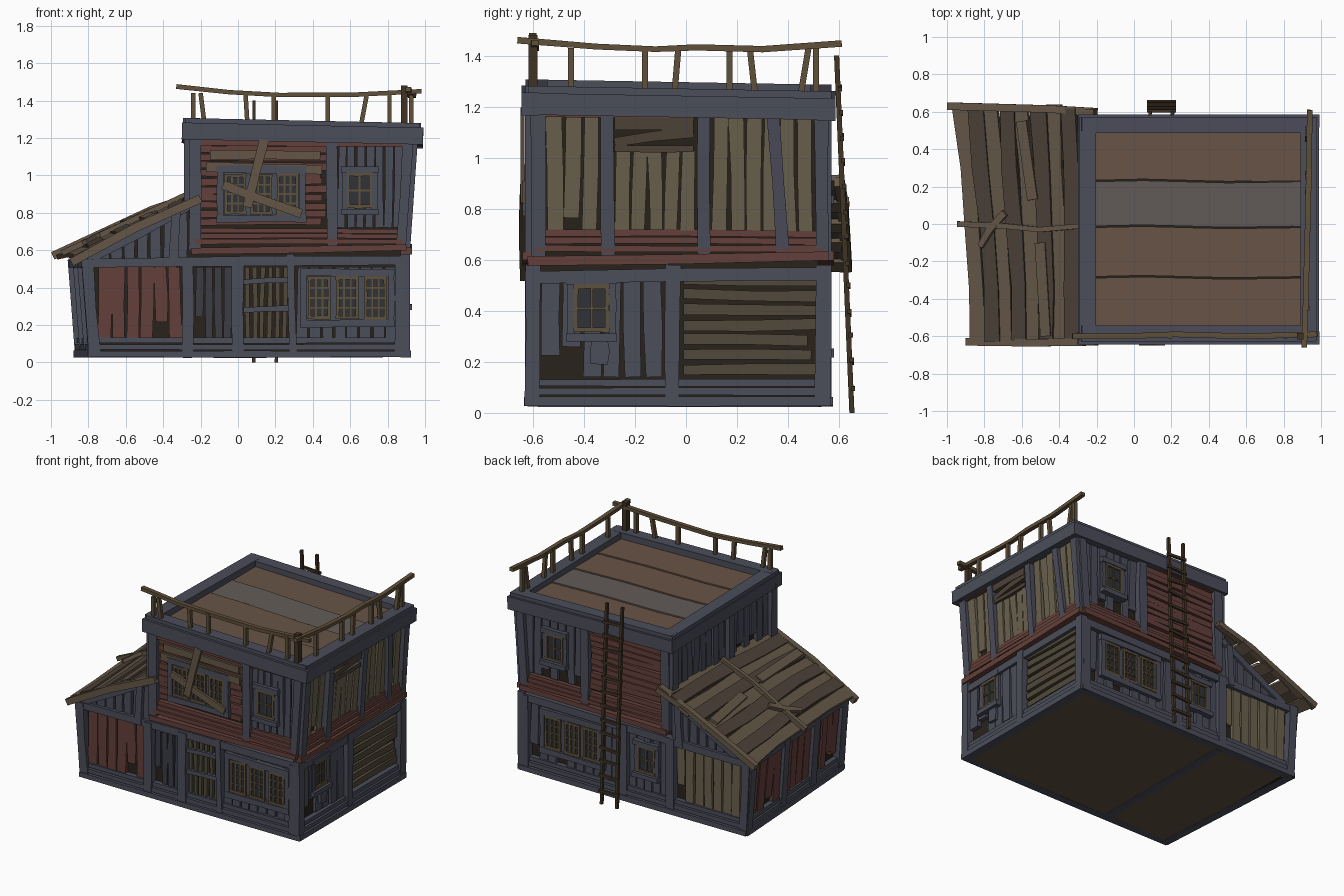
import bpy, bmesh, random
from mathutils import Vector as V

if "Cube" in bpy.data.objects:
    bpy.data.objects.remove(bpy.data.objects["Cube"])

random.seed(7)
R = random.uniform
COL = {"slate": (76, 78, 90), "dark_slate": (62, 63, 71), "red": (100, 66, 60), "tan": (106, 98, 79), "window_trim": (94, 82, 62),
       "dark_tan": (82, 75, 61), "trim": (96, 81, 60), "roof": (100, 87, 72), "dark_roof": (77, 67, 58), "brown": (104, 85, 72),
       "grey_deck": (98, 92, 88), "core": (46, 39, 33), "floor": (96, 80, 67), "glass": (52, 53, 57), "ladder": (66, 54, 40)}
mats, parts = {}, {}
for n, c in COL.items():
    mats[n] = bpy.data.materials.new(n)
    mats[n].diffuse_color = [(v / 255) ** 2.2 for v in c] + [1]


def beam(name, col, pts, normal, w, t, rough=0.0):
    """Sweep a rectangular board of width w, thickness t along pts; normal = thickness direction."""
    bm = parts.setdefault((name, col), bmesh.new())
    pts, normal = [V(p) for p in pts], V(normal).normalized()
    rings = []
    for i, p in enumerate(pts):
        tan = (pts[min(i + 1, len(pts) - 1)] - pts[max(i - 1, 0)]).normalized()
        side = tan.cross(normal).normalized()
        up = side.cross(tan)
        hw = w / 2 * (1 + R(-rough, rough))
        rings.append([bm.verts.new(p + side * hw * a + up * t / 2 * b)
                      for a, b in ((-1, -1), (1, -1), (1, 1), (-1, 1))])
    for a, b in zip(rings, rings[1:]):
        for k in range(4):
            bm.faces.new((a[k], a[(k + 1) % 4], b[(k + 1) % 4], b[k]))
    bm.faces.new(rings[0])
    bm.faces.new(rings[-1])


# wall frames: position along wall u, height z, distance out d
NORM = {"front": (0, -1, 0), "back": (0, 1, 0), "right": (1, 0, 0), "left": (-1, 0, 0), "upper_left": (-1, 0, 0)}


def P(face, u, z, d):
    if face == "front":
        return V((u, -.58 - d, z))
    if face == "back":
        return V((u, .52 + d, z))
    if face == "right":
        return V((.87 + d + max(0, z - .6) * .07, u, z))
    if face == "left":
        return V((-.75 - d - .077 * (z - .03) - .07 * (u + .58) / 1.1, u, z))
    return V((-.24 - d, u, z))


def B(face, name, col, u0, z0, u1, z1, w, t=.03, d=0.0, rough=.1, wob=.004):
    """Slightly crooked board lying on a wall."""
    m = P(face, (u0 + u1) / 2 + R(-wob, wob), (z0 + z1) / 2 + R(-wob, wob), d + t / 2)
    beam(face + "_" + name, col, [P(face, u0, z0, d + t / 2), m, P(face, u1, z1, d + t / 2)], NORM[face], w, t, rough)


def siding(face, name, col, u0, u1, z0, z1, n, vertical=True, fill=.85, broken=.15):
    for i in range(n):
        f = (i + .5) / n
        cut = R(.05, .12) if R(0, 1) < broken else 0
        j, t = R(-.006, .006), R(.018, .03)
        if vertical:
            u = u0 + (u1 - u0) * f
            B(face, name, col, u + j, z0 + cut, u - j, z1, (u1 - u0) / n * fill, t)
        else:
            z = z0 + (z1 - z0) * f
            B(face, name, col, u0, z + j, u1 - cut * .3, z - j, (z1 - z0) / n * fill, t)


def posts(face, z0, z1, us, w=.06, t=.05):
    for u in us:
        B(face, "posts", "slate", u + R(-.006, .006), z0, u, z1, w, t, rough=.12)


def window(face, u, z, w, h, nx, nz):
    """Pane, four-sided frame, muntins; u,z = centre."""
    B(face, "window_glass", "glass", u, z - h / 2, u, z + h / 2, w, .034, rough=0, wob=0)
    for s in (-1, 1):
        B(face, "window_frames", "window_trim", u + s * w / 2, z - h / 2, u + s * w / 2, z + h / 2, .016, .045, wob=.002)
        B(face, "window_frames", "window_trim", u - w / 2 - .01, z + s * h / 2, u + w / 2 + .01, z + s * h / 2, .018, .046, wob=.002)
    for i in range(1, nx):
        x = u - w / 2 + w * i / nx
        B(face, "window_bars", "window_trim", x, z - h / 2, x, z + h / 2, .01, .041, rough=0, wob=0)
    for i in range(1, nz):
        y = z - h / 2 + h * i / nz
        B(face, "window_bars", "window_trim", u - w / 2, y, u + w / 2, y, .01, .042, rough=0, wob=0)


def small_window(face, u, z):
    window(face, u, z, .12, .17, 2, 2)
    for s in (-1, 1):
        B(face, "window_surround", "slate", u + s * .08, z - .11, u + s * .08, z + .12, .03, .04)
    B(face, "window_surround", "slate", u - .1, z + .11, u + .1, z + .11, .035, .05)
    B(face, "window_surround", "slate", u - .1, z - .115, u + .1, z - .115, .032, .06)


def triple_window(face, u, z, gap=.15, w=.105, h=.21):
    a = gap + w / 2 + .03
    B(face, "window_backing", "slate", u - a, z, u + a, z, h + .05, .032, rough=0, wob=0)
    for k in (-1, 0, 1):
        window(face, u + k * gap, z, w, h, 3, 4)
    for s in (-1, 1):
        B(face, "window_surround", "slate", u - a - .02, z + s * (h / 2 + .035), u + a + .02, z + s * (h / 2 + .03), .04, .05)
        B(face, "window_surround", "slate", u + s * a, z - h / 2 - .03, u + s * a, z + h / 2 + .03, .035, .048)


# dark inner shell: house outline extruded front to back, lean-to side skewed outward at the back
bm = parts.setdefault(("house_shell", "core"), bmesh.new())
outline = [(-.75, .03), (.87, .03), (.87, .6), (.91, 1.22), (-.24, 1.22), (-.24, .86), (-.79, .55)]
f = bm.faces.new([bm.verts.new((x, -.58, z)) for x, z in outline])
g = bmesh.ops.extrude_face_region(bm, geom=[f])
for v in (v for v in g["geom"] if isinstance(v, bmesh.types.BMVert)):
    v.co += V((-.07 if v.co.x < -.5 else 0, 1.1, 0))
beam("floor_panel", "floor", [(-.79, -.03, .036), (.88, -.03, .036)], (0, 0, 1), 1.11, .016)
beam("floor_beam", "slate", [(-.27, -.58, .035), (-.27, .53, .035)], (0, 0, 1), .05, .022)

# sills, floor beams and red bands that run round the building
for face, a, b in (("front", -.8, .91), ("back", -.87, .91), ("right", -.63, .565), ("left", -.62, .565)):
    for z, w, t in ((.045, .036, .055), (.083, .03, .045), (.118, .028, .035)):
        B(face, "sill", "slate", a, z, b, z, w, t, wob=.002)
    B(face, "floor_band", "slate", a - (.03 if face == "front" else 0), .53, b, .545 if face != "left" else .53, .05, .045)
for face, a, b in (("front", -.25, .9), ("back", -.25, .9), ("right", -.62, .56)):
    B(face, "red_ledge", "red", a, .595, b, .615, .035, .06)
    for z, t in ((.645, .05), (.675, .04), (.705, .03)):
        B(face, "red_band", "red", a + .02, z, b - .02, z + R(-.006, .006), .026, t)
    B(face, "red_top_trim", "red", a + .02, 1.175, b, 1.17, .03, .045)

# front, ground floor
siding("front", "red_planks", "red", -.75, -.3, .12, .51, 6, fill=.9)
for u0, u1 in ((-.765, -.805), (-.27, -.27), (0, 0), (.87, .87)):
    B("front", "posts", "slate", u0, .03, u1, .55, .062, .05)
B("front", "posts", "slate", .295, .05, .28, .58, .04, .05)
siding("front", "door_planks", "dark_slate", -.23, -.03, .13, .51, 4, broken=.3, fill=.8)
siding("front", "lattice_bars", "dark_tan", .03, .27, .12, .51, 6, fill=.6, broken=.1)
for z in (.28, .43):
    B("front", "lattice_rails", "slate", .03, z, .27, z + .01, .03, .04)
siding("front", "wall_planks", "slate", .31, .85, .12, .51, 8)
triple_window("front", .585, .345)
# front, upper floor
posts("front", .6, 1.2, (-.23, .5))
B("front", "posts", "slate", .87, .6, .91, 1.2, .055, .05)
siding("front", "red_siding", "red", -.2, .47, .73, 1.16, 10, False, broken=.3)
triple_window("front", .125, .9, .14, .1, .2)
for u0, z0, u1, z1, w, d in ((-.17, 1.045, .45, 1.03, .05, .03), (-.15, 1.11, .44, 1.105, .05, .025),
                             (-.08, .95, .34, .795, .045, .045), (.05, .83, .14, 1.19, .05, .053)):
    B("front", "nailed_boards", "roof", u0, z0, u1, z1, w, .016, d)
siding("front", "wall_planks", "slate", .53, .88, .72, 1.16, 7)
small_window("front", .65, .92)

# right side
posts("right", .03, .58, (-.6, -.05, .54), .06)
siding("right", "wall_planks", "slate", -.57, -.09, .14, .53, 6, broken=.35)
small_window("right", -.37, .41)
B("right", "window_surround", "slate", -.34, .19, -.34, .29, .07, .04)
siding("right", "boards", "dark_tan", -.01, .51, .14, .55, 7, False, .72, .3)
posts("right", .6, 1.2, (-.58, -.31, .07, .53), .055)
B("right", "posts", "slate", .38, .62, .34, 1.18, .05, .05)
siding("right", "tan_planks", "tan", -.55, -.34, .7, 1.16, 3)
siding("right", "tan_planks", "tan", -.28, .04, .7, 1.03, 5)
siding("right", "tan_planks", "tan", .1, .5, .7, 1.16, 6)
for z0, z1, w in ((1.035, 1.035, .025), (1.06, 1.1, .04), (1.14, 1.135, .065)):
    B("right", "hatch_boards", "dark_roof", -.28, z0, .03, z1, w, .03, .012)

# back
for u0, u1 in ((-.84, -.865), (-.27, -.27), (.1, .1), (.87, .87)):
    B("back", "posts", "slate", u0, .03, u1, .56, .062, .05)
siding("back", "tan_planks", "tan", -.81, -.3, .12, .51, 7)
siding("back", "wall_planks", "slate", -.24, .07, .12, .51, 5)
small_window("back", -.08, .35)
siding("back", "wall_planks", "slate", .13, .84, .12, .51, 10)
triple_window("back", .5, .345)
posts("back", .6, 1.2, (-.23, .4))
B("back", "posts", "slate", .87, .6, .91, 1.2, .055, .05)
siding("back", "red_siding", "red", -.2, .38, .73, 1.16, 10, False, broken=.4)
siding("back", "wall_planks", "slate", .43, .88, .72, 1.16, 7, broken=.3)
small_window("back", .64, .95)

# left side: lean-to wall, and upper wall above its roof
posts("left", .03, .55, (-.59, -.25, .12, .53), .06)
for a, b in ((-.55, -.28), (-.22, .09), (.15, .5)):
    siding("left", "red_planks", "red", a, b, .12, .51, 4)
posts("upper_left", .84, 1.2, (-.58, -.1, .53))
siding("upper_left", "wall_planks", "slate", -.55, .5, .85, 1.19, 15)

# lean-to gables, front and back
for face in ("front", "back"):
    for i in range(7):
        u = -.72 + i * .07
        B(face, "gable_planks", "slate", u, .53, u, .86 + .52 * (u + .24) - .01, .058, .025)
    B(face, "gable_post", "slate", -.345, .52, -.33, .81, .05, .05)
    B(face, "gable_rafter", "slate", -.8, .55, -.24, .85, .05, .04)


# lean-to roof: crooked planks along the slope, end boards and a batten
def rz(x, y):
    return .583 + .47 * (x + .87) + .037 * y


SLOPE = (-.43, 0, .9)
ys = (-.62, -.35, -.05, .3, .63)
for i in range(9):
    pts, off = [], (.004, .014)[i % 2] + R(-.003, .003)
    for y in ys:
        eave = -.845 - .115 * ((y + .63) / 1.26) ** 1.5
        x = eave + (i + .3) / 9 * (-.2 - eave) + R(-.01, .01)
        pts.append((x, y + (R(-.02, .01) if abs(y) > .6 else 0), rz(x, y) + off))
    beam("lean_to_roof_planks", ("roof", "dark_roof")[i % 2], pts, SLOPE, .088, .025, .1)
for x0, y0, x1, y1 in ((-.6, .55, -.54, .13), (-.5, -.1, -.47, -.6)):
    beam("lean_to_patches", "roof", [(x0, y0, rz(x0, y0) + .028), (x1, y1, rz(x1, y1) + .028)], SLOPE, .06, .02)
beam("lean_to_front_edge", "roof", [(-.89, -.63, .535), (-.55, -.635, .72), (-.2, -.63, .875)], (0, 1, 0), .05, .04, .15)
beam("lean_to_back_edge", "roof", [(-.99, .63, .57), (-.8, .625, .66), (-.46, .615, .82), (-.2, .6, .905)],
     (0, 1, 0), .04, .04, .15)
beam("lean_to_batten", "roof", [(x, y, rz(x, y) + .035) for x, y in ((-.94, .0), (-.7, -.01), (-.5, -.03), (-.27, -.01))],
     SLOPE, .03, .03, .15)
beam("lean_to_batten", "roof", [(x, y, rz(x, y) + .04) for x, y in ((-.82, -.12), (-.77, -.03), (-.69, .06))],
     SLOPE, .035, .025, .15)


# flat roof, sagging to the right and back: outer fascia, raised rim, deck boards
def top(x, y, down):
    return (x, y, 1.308 - .028 * (x + .3) / 1.3 - .022 * (y + .64) / 1.24 - down)


for y, w in ((-.61, .07), (.55, .07)):
    beam("roof_fascia", "slate", [top(-.3, y, .07), top(.99, y, .07)], (0, 1, 0), .09, w)
    beam("roof_rim", "slate", [top(-.28, y * .96, .03), top(.97, y * .96, .03)], (0, 0, 1), .085, .06)
for x in (-.265, .955):
    beam("roof_fascia", "slate", [top(x, -.64, .07), top(x, .58, .07)], (1, 0, 0), .085, .07)
    xi = x * .97 + .008
    beam("roof_rim", "slate", [top(xi, -.62, .03), top(xi, .57, .03)], (0, 0, 1), .09, .06)
edges = (-.57, -.285, -.015, .23, .52)
for i, (a, b) in enumerate(zip(edges, edges[1:])):
    m, w = (a + b) / 2, b - a - .008
    beam("roof_deck", "grey_deck" if i == 2 else "brown",
         [top(x, m + j, .062) for x, j in ((-.22, 0), (.05, .006), (.5, -.006), (.91, 0))], (0, 0, 1), w, .04)

# crooked railings on front and right
beam("front_rail", "trim", [(-.33, -.6, 1.475), (-.05, -.6, 1.445), (.22, -.59, 1.43), (.6, -.6, 1.43), (.98, -.59, 1.45)],
     (0, 1, 0), .024, .03, .1)
beam("right_rail", "trim", [(.91, -.66, 1.46), (.92, -.35, 1.435), (.925, -.12, 1.425), (.93, .04, 1.432),
                            (.935, .3, 1.425), (.94, .61, 1.447)], (1, 0, 0), .024, .03, .1)
for a, b in ((-.24, -.24), (-.18, -.2), (.05, .04), (.19, .19), (.48, .48), (.66, .69), (.81, .81)):
    beam("front_rail_posts", "trim", [(a, -.6, 1.28), (b, -.6, 1.44)], (0, 1, 0), .024, .024)
for a, b in ((-.45, -.45), (-.16, -.16), (-.045, -.03), (.17, .17), (.27, .25), (.45, .48), (.51, .51)):
    beam("right_rail_posts", "trim", [(.925, a, 1.25), (.925, b, 1.43)], (1, 0, 0), .024, .024)
beam("corner_rail_post", "ladder", [(.89, -.6, 1.26), (.89, -.6, 1.48)], (0, 1, 0), .035, .035)

# ladder leaning on the back
for x in (.085, .205):
    beam("ladder_rails", "ladder", [(x, .65, 0), (x + .005, .62, .7), (x, .59, 1.4)], (0, 1, 0), .018, .02, .1)
for i in range(13):
    z = .1 + i * .098
    beam("ladder_rungs", "ladder", [(.07, .658 - z * .043, z + R(-.01, .01)), (.225, .658 - z * .043, z + R(-.01, .01))],
         (0, 1, 0), .018, .016)

# one object per part and colour
count = {}
for (name, col), bm in parts.items():
    count[name] = count.get(name, 0) + 1
    bmesh.ops.recalc_face_normals(bm, faces=bm.faces)
    me = bpy.data.meshes.new(name)
    bm.to_mesh(me)
    bm.free()
    me.materials.append(mats[col])
    bpy.context.collection.objects.link(bpy.data.objects.new(name if count[name] == 1 else name + "_" + col, me))

for m in bpy.data.materials:
    if m.users and not m.is_grease_pencil:
        m.use_nodes = True
        m.node_tree.nodes["Principled BSDF"].inputs["Base Color"].default_value = m.diffuse_color
